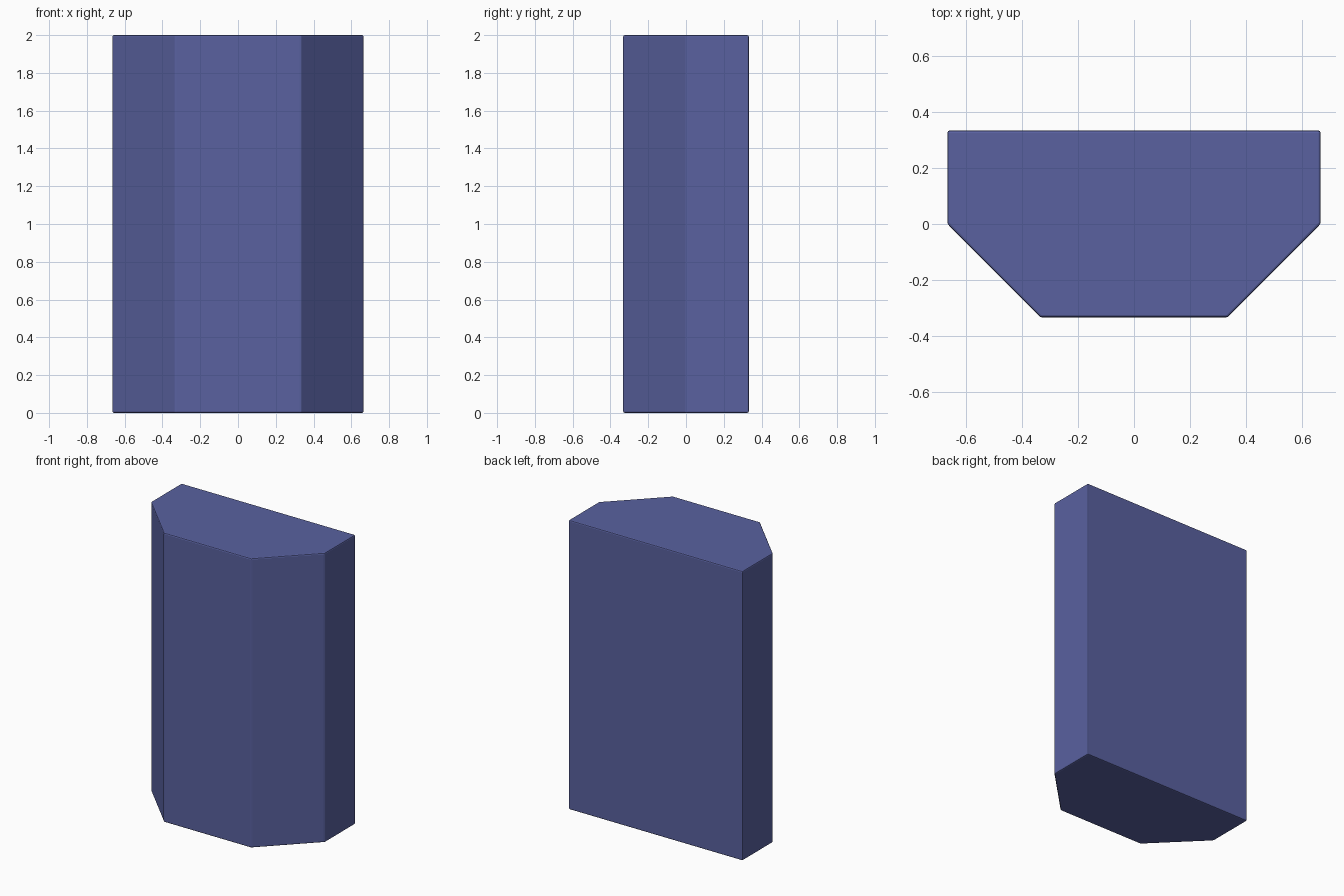
import bpy, bmesh

if "Cube" in bpy.data.objects:
    bpy.data.objects.remove(bpy.data.objects["Cube"])

# Half of the plan outline (right side), mirrored to give the full hexagon
W, D, H = 0.665, 0.333, 2.0
half = [(0.333, -D), (W, 0.0), (W, D)]
outline = half + [(-x, y) for x, y in reversed(half)]

# Chamfered pillar: extrude the outline upwards
bm = bmesh.new()
base = bm.faces.new([bm.verts.new((x, y, 0)) for x, y in outline])
ext = bmesh.ops.extrude_face_region(bm, geom=[base], use_keep_orig=True)
top = [g for g in ext["geom"] if isinstance(g, bmesh.types.BMVert)]
bmesh.ops.translate(bm, verts=top, vec=(0, 0, H))
bmesh.ops.recalc_face_normals(bm, faces=bm.faces)
mesh = bpy.data.meshes.new("chamfered_pillar")
bm.to_mesh(mesh)
bm.free()
pillar = bpy.data.objects.new("chamfered_pillar", mesh)
bpy.context.collection.objects.link(pillar)

# Tiny softened edges
bevel = pillar.modifiers.new("soft_edges", "BEVEL")
bevel.width = 0.008
bevel.segments = 2
bevel.limit_method = "ANGLE"

# Slate blue finish
mat = bpy.data.materials.new("slate_blue")
mat.diffuse_color = (0.10, 0.12, 0.35, 1)
mat.use_nodes = True
mat.node_tree.nodes["Principled BSDF"].inputs["Base Color"].default_value = mat.diffuse_color
mesh.materials.append(mat)
